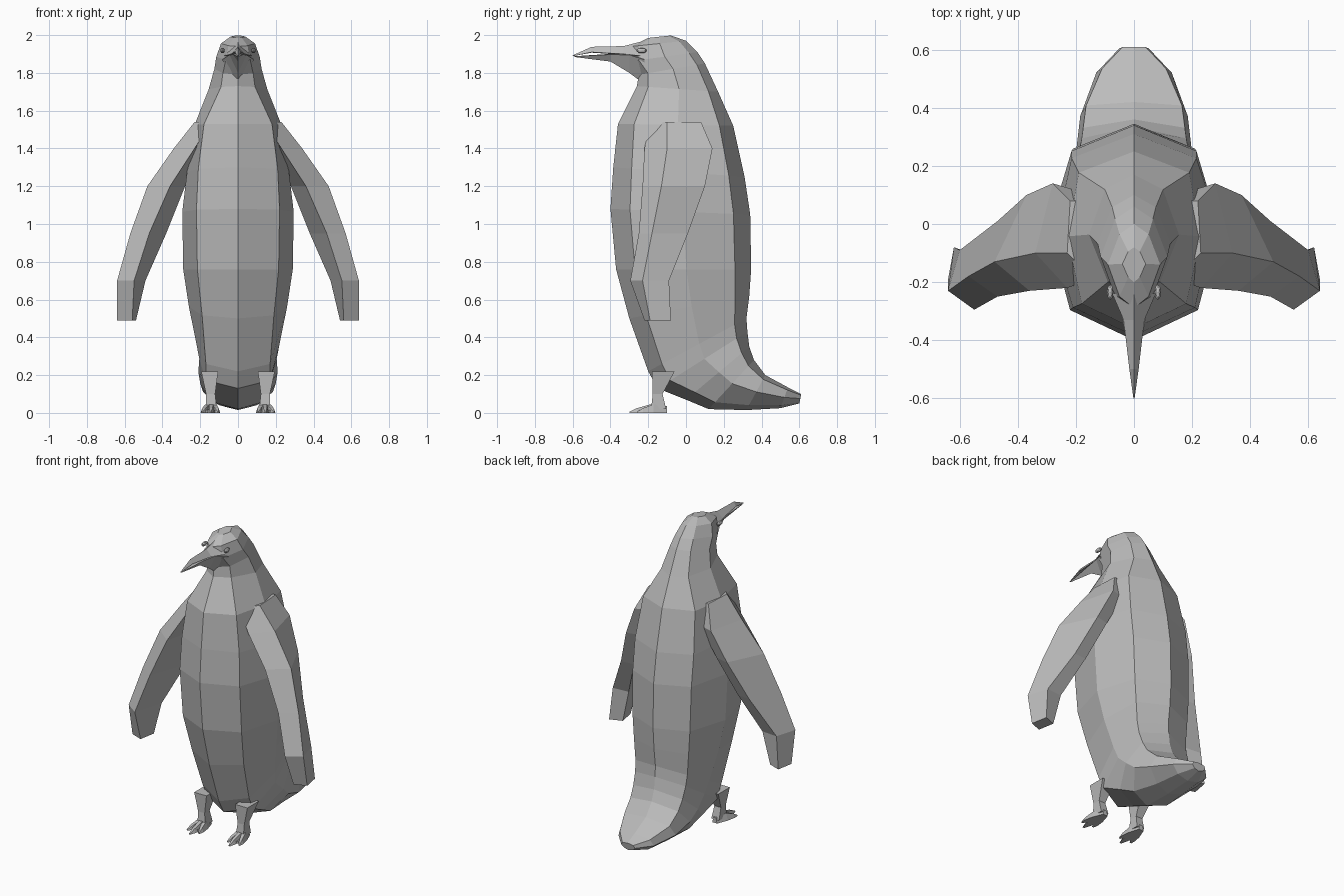
import bpy
import bmesh
from mathutils import Vector

if "Cube" in bpy.data.objects:
    bpy.data.objects.remove(bpy.data.objects["Cube"], do_unlink=True)

grey = bpy.data.materials.new("plain_grey")
grey.use_nodes = True
grey.diffuse_color = (0.5, 0.5, 0.5, 1)
grey.node_tree.nodes["Principled BSDF"].inputs["Base Color"].default_value = (0.5, 0.5, 0.5, 1)


def loft(name, rings, mirrored=False):
    """Skin closed rings of points, cap both ends, optionally mirror in x."""
    bm = bmesh.new()
    loops = [[bm.verts.new(p) for p in ring] for ring in rings]
    for a, b in zip(loops, loops[1:]):
        n = len(a)
        for i in range(n):
            j = (i + 1) % n
            bm.faces.new((a[i], a[j], b[j], b[i]))
    bm.faces.new(loops[0][::-1])
    bm.faces.new(loops[-1])
    bmesh.ops.remove_doubles(bm, verts=bm.verts[:], dist=0.0005)
    bmesh.ops.recalc_face_normals(bm, faces=bm.faces[:])
    mesh = bpy.data.meshes.new(name)
    bm.to_mesh(mesh)
    bm.free()
    mesh.materials.append(grey)
    obj = bpy.data.objects.new(name, mesh)
    bpy.context.collection.objects.link(obj)
    if mirrored:
        mirror = obj.modifiers.new("mirror", "MIRROR")
        mirror.use_mirror_merge = False
    return obj


def body_ring(yf, zf, yb, zb, wf, ws, wb):
    """Tilted octagon from its front and back points and three half widths."""
    front, back = Vector((0, yf, zf)), Vector((0, yb, zb))
    half = [front.lerp(back, t) + Vector((w, 0, 0))
            for t, w in ((0, 0), (0.14, wf), (0.52, ws), (0.88, wb), (1, 0))]
    return half + [Vector((-p.x, p.y, p.z)) for p in half[3:0:-1]]


# Body: one skin from the tail tip, up the torso, to the crown
body_rows = [
    (.60, .05, .61, .10, .03, .05, .04),
    (.50, .025, .54, .135, .08, .13, .11),
    (.32, .015, .42, .20, .10, .185, .165),
    (.12, .02, .36, .28, .13, .20, .175),
    (.00, .07, .335, .35, .15, .21, .18),
    (-.15, .13, .325, .43, .17, .205, .185),
    (-.20, .22, .32, .50, .17, .22, .19),
    (-.30, .50, .335, .62, .19, .26, .20),
    (-.37, .76, .345, .76, .215, .29, .21),
    (-.40, 1.08, .34, 1.05, .22, .295, .215),
    (-.385, 1.30, .31, 1.25, .21, .27, .215),
    (-.36, 1.53, .25, 1.52, .18, .23, .19),
    (-.26, 1.73, .17, 1.70, .09, .155, .10),
    (-.25, 1.79, .10, 1.85, .08, .125, .075),
    (-.30, 1.86, .06, 1.91, .065, .115, .065),
    (-.29, 1.94, .00, 1.97, .05, .09, .05),
    (-.20, 1.985, -.08, 1.998, .02, .04, .02),
]
loft("body", [body_ring(*row) for row in body_rows])


# Beak: upper and lower halves tapering to the tip
def beak_half(name, rows):
    loft(name, [[(-w, y, zm), (0, y, z), (w, y, zm), (0, y, zm - (z - zm) * .1)]
                for y, w, zm, z in rows])


beak_half("upper_beak", [(-.24, .075, 1.89, 1.965), (-.33, .036, 1.90, 1.942),
                         (-.50, .016, 1.91, 1.938), (-.60, .002, 1.889, 1.893)])
beak_half("lower_beak", [(-.22, .085, 1.87, 1.74), (-.30, .045, 1.895, 1.80),
                         (-.40, .027, 1.897, 1.86), (-.59, .002, 1.888, 1.884)])

# Eyes: small almond-shaped beads
for side, x in (("left", 1), ("right", -1)):
    bpy.ops.mesh.primitive_uv_sphere_add(segments=8, ring_count=5, radius=1,
                                         location=(x * .082, -.235, 1.918))
    eye = bpy.context.object
    eye.name = side + "_eye"
    eye.scale = (.012, .028, .014)
    eye.data.materials.append(grey)

# Flippers: four-sided sections from shoulder to tip, leading edge turned outward
flipper_rows = [
    (1.54, (.14, -.19), (.23, -.10), (.22, .08), (.13, .08)),
    (1.40, (.23, -.22), (.34, -.10), (.28, .14), (.18, .11)),
    (1.20, (.36, -.23), (.48, -.13), (.37, .10), (.28, .08)),
    (.95, (.47, -.25), (.57, -.18), (.47, .01), (.38, .00)),
    (.70, (.55, -.295), (.64, -.23), (.60, -.09), (.49, -.10)),
    (.49, (.56, -.22), (.64, -.19), (.62, -.08), (.54, -.11)),
]
loft("flippers", [[(x, y, z) for x, y in pts] for z, *pts in flipper_rows], True)


# Legs: short tapered shanks
def square(x, y, z, rx, ry):
    return [(x + a * rx, y + b * ry, z) for a, b in ((-1, -1), (1, -1), (1, 1), (-1, 1))]


loft("legs", [square(.14, -.145, .02, .028, .04), square(.145, -.15, .10, .024, .026),
              square(.15, -.12, .22, .045, .06)], True)

# Feet: three wedge toes fanning out from the heel, joined by a low web
heel = Vector((.14, -.10, 0))
tips = [Vector((.105, -.26, 0)), Vector((.145, -.30, 0)), Vector((.19, -.26, 0))]
for name, tip in zip(("inner", "middle", "outer"), tips):
    rings = []
    for t, w, h in ((0, .018, .035), (.45, .024, .045), (.8, .018, .025), (1, .006, .006)):
        p = heel.lerp(tip, t)
        rings.append([p + Vector((-w, 0, 0)), p + Vector((w, 0, 0)),
                      p + Vector((w * .5, 0, h)), p + Vector((-w * .5, 0, h))])
    loft(name + "_toes", rings, True)
web = [heel] + [heel.lerp(t, .8) for t in tips]
loft("foot_webs", [web, [p + Vector((0, 0, .014)) for p in web]], True)
